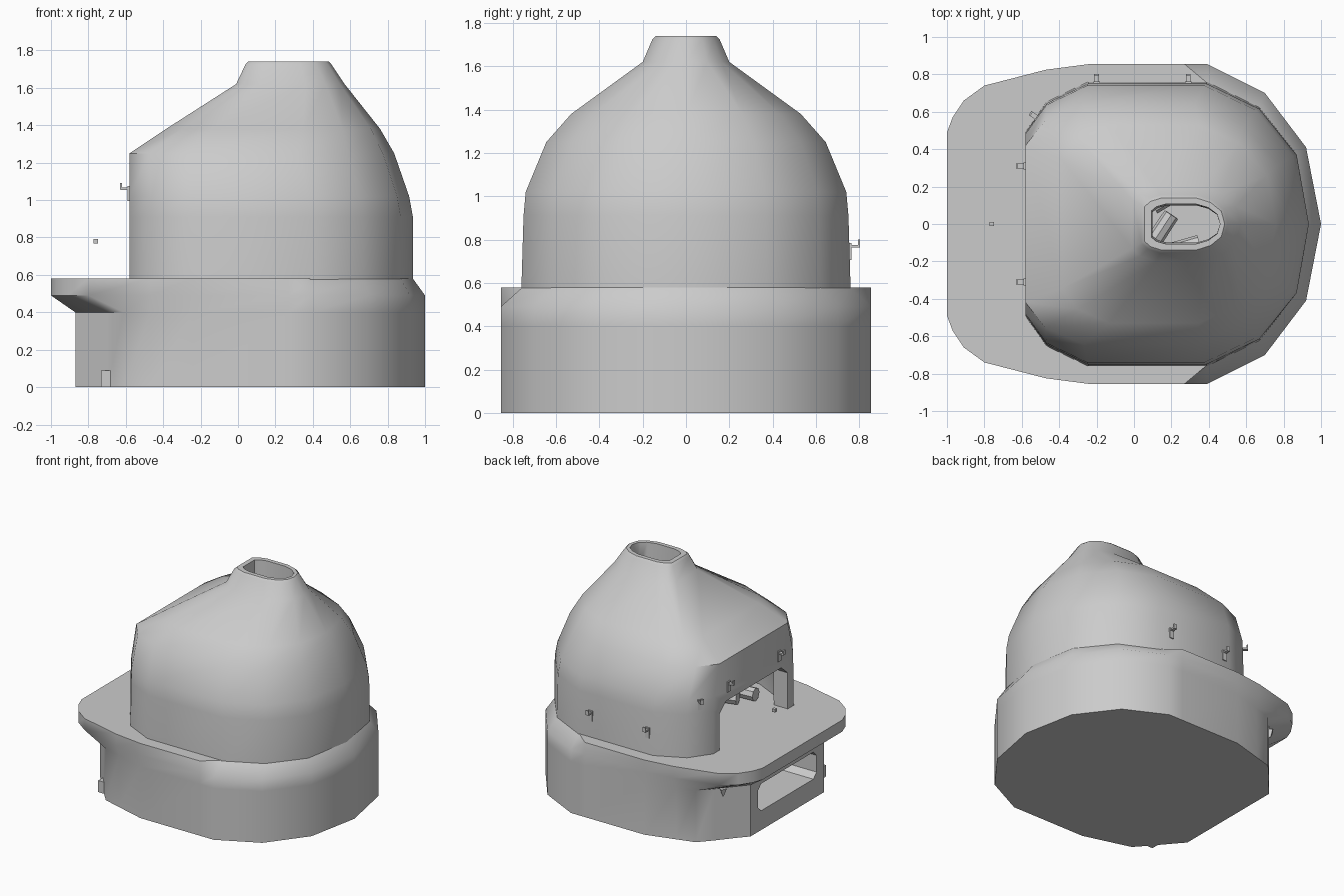
import bpy, bmesh, math
from mathutils import Vector, Matrix

if "Cube" in bpy.data.objects:
    bpy.data.objects.remove(bpy.data.objects["Cube"])


def finish(name, bm, angle=40):
    bmesh.ops.recalc_face_normals(bm, faces=bm.faces)
    me = bpy.data.meshes.new(name)
    bm.to_mesh(me)
    bm.free()
    ob = bpy.data.objects.new(name, me)
    bpy.context.collection.objects.link(ob)
    smooth(ob, angle)
    return ob


def smooth(ob, angle=40):
    ob.data.shade_smooth()
    ob.data.set_sharp_from_angle(angle=math.radians(angle))


def loft(name, rings, angle=40):
    """Join closed rings of equal point count and cap both ends."""
    bm = bmesh.new()
    loops = [[bm.verts.new(p) for p in r] for r in rings]
    n = len(loops[0])
    for a, b in zip(loops, loops[1:]):
        for i in range(n):
            j = (i + 1) % n
            bm.faces.new((a[i], a[j], b[j], b[i]))
    bm.faces.new(loops[0])
    bm.faces.new(loops[-1])
    return finish(name, bm, angle)


def mirrored(half):
    """Complete an outline given for y >= 0 by mirroring it across y."""
    return half + [(x, -y, z) for x, y, z in reversed(half) if y > 1e-6]


def add_box(bm, center, size):
    bmesh.ops.create_cube(bm, size=1, matrix=Matrix.Translation(center) @ Matrix.Diagonal((*size, 1)))


def box(name, center, size):
    bm = bmesh.new()
    add_box(bm, center, size)
    return finish(name, bm)


def cut(ob, cutter):
    mod = ob.modifiers.new("cut", 'BOOLEAN')
    mod.operation, mod.solver, mod.object = 'DIFFERENCE', 'EXACT', cutter
    dg = bpy.context.evaluated_depsgraph_get()
    me = bpy.data.meshes.new_from_object(ob.evaluated_get(dg))
    ob.modifiers.clear()
    ob.data = me
    bpy.data.objects.remove(cutter)
    smooth(ob)


# Base with overhanging front shelf
rear = [(1, 0), (.92, .41), (.70, .70), (.39, .855), (.27, .855), (-.24, .855)]
rear_top = [(.935, 0), (.87, .37), (.67, .62), (.39, .755), (.27, .855), (-.24, .855)]
shelf = [(-.47, .825), (-.80, .74), (-.91, .66), (-.97, .57), (-1, .49)]
foot = [(-.47, .79), (-.61, .75), (-.70, .65), (-.80, .53), (-.87, .45)]


def level(pts, z):
    return mirrored([(x, y, z) for x, y in pts])


base = loft("oven_base", [level(rear + foot, 0), level(rear + foot, .40),
                          level(rear + shelf, .49), level(rear_top + shelf, .58)])

# Wood storage niche with chamfered corners
niche = [(.36, .19), (.36, .32), (.32, .36), (-.32, .36), (-.36, .32),
         (-.36, .19), (-.32, .15), (.32, .15)]
cut(base, loft("niche_cutter", [[(x, y, z) for y, z in niche] for x in (-1.1, -.25)]))

# Dome lofted from one outline; each ring is xmin, xmax, ymax, z
outline = [(1, 0), (.914, .49), (.65, .82), (.28, 1), (-.56, 1), (-.85, .86), (-1, .65)]


def ring(x0, x1, w, z):
    c, h = (x0 + x1) / 2, (x1 - x0) / 2
    return mirrored([(c + h * u, w * v, z) for u, v in outline])


dome = loft("oven_dome", [ring(*r) for r in [
    (-.58, .935, .76, .57), (-.58, .935, .75, .91), (-.58, .915, .74, 1.02),
    (-.58, .835, .645, 1.25), (-.385, .76, .53, 1.38), (-.01, .57, .20, 1.62),
    (.04, .50, .155, 1.725), (.055, .485, .14, 1.74)]])

# Hollow chamber with chimney flue
cut(dome, loft("chamber_cutter", [ring(*r) for r in [
    (-.46, .82, .65, .50), (-.46, .80, .63, 1.02), (-.35, .65, .45, 1.30),
    (.10, .46, .10, 1.55), (.09, .46, .11, 1.80)]]))

# Oven mouth
mouth = [(.42, .5), (.42, .86), (.34, .93), (-.34, .93), (-.42, .86), (-.42, .5)]
cut(dome, loft("mouth_cutter", [[(x, y, z) for y, z in mouth] for x in (-.8, -.3)]))


# Tool hooks: thin plate, arm and upturned tip
def hook(name, loc, angle):
    bm = bmesh.new()
    add_box(bm, (.004, 0, -.025), (.012, .035, .08))
    add_box(bm, (.022, 0, 0), (.055, .026, .012))
    add_box(bm, (.045, 0, .014), (.010, .026, .034))
    bmesh.ops.transform(bm, verts=bm.verts, matrix=Matrix.Translation(loc)
                        @ Matrix.Rotation(math.radians(angle), 4, 'Z'))
    finish(name, bm)


for i, (loc, a) in enumerate([((-.58, .31, 1.06), 180), ((-.58, -.31, 1.06), 180),
                              ((-.20, .753, .77), 90), ((.29, .753, .77), 90),
                              ((-.515, .565, 1.0), 145)]):
    hook(f"tool_hook_{i + 1}", loc, a)


# Firewood inside the chamber
def log(name, a, b, r):
    a, b = Vector(a), Vector(b)
    bm = bmesh.new()
    bmesh.ops.create_cone(bm, cap_ends=True, segments=8, radius1=r, radius2=r * .85, depth=(b - a).length)
    rot = (b - a).to_track_quat('Z', 'Y').to_matrix().to_4x4()
    bmesh.ops.transform(bm, verts=bm.verts, matrix=Matrix.Translation((a + b) / 2) @ rot)
    finish(name, bm)


for i, (a, b) in enumerate([((-.32, -.40, .63), (.30, -.35, .63)),
                            ((-.25, -.28, .63), (.35, -.10, .63)),
                            ((-.15, -.48, .70), (.20, .05, .72)),
                            ((.10, .10, .63), (.45, .30, .63))]):
    log(f"log_{i + 1}", a, b, .05)

# Small fittings: floating spark block, corner bracket and foot block
box("spark_block", (-.76, 0, .78), (.024, .024, .024))
bm = bmesh.new()
bmesh.ops.create_cone(bm, cap_ends=True, segments=4, radius1=.005, radius2=.03, depth=.06,
                      matrix=Matrix.Translation((-.745, .61, .37)))
finish("corner_bracket", bm)
box("foot_block", (-.70, -.63, .045), (.065, .08, .09))
